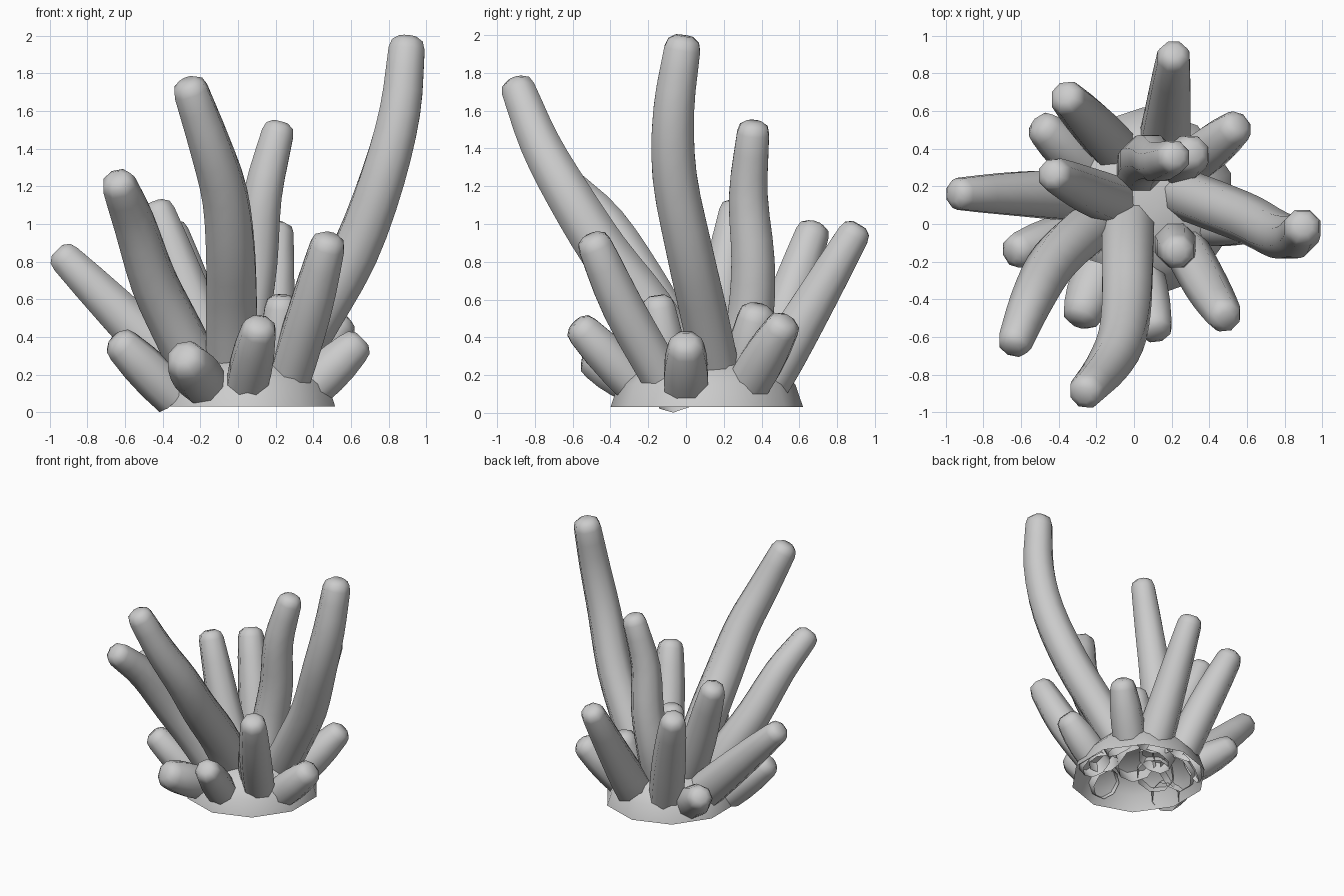
import bpy, bmesh, math
from mathutils import Vector

if "Cube" in bpy.data.objects:
    bpy.data.objects.remove(bpy.data.objects["Cube"])

SIDES = 8


def finish(bm, name):
    bmesh.ops.recalc_face_normals(bm, faces=bm.faces)
    me = bpy.data.meshes.new(name)
    bm.to_mesh(me)
    bm.free()
    for p in me.polygons:
        p.use_smooth = True
    ob = bpy.data.objects.new(name, me)
    bpy.context.collection.objects.link(ob)
    return ob


def skin(bm, rings):
    # bridge successive rings, cap only the last one
    for a, b in zip(rings, rings[1:]):
        n = len(a)
        for i in range(n):
            bm.faces.new((a[i], a[(i + 1) % n], b[(i + 1) % n], b[i]))
    bm.faces.new(rings[-1])


def smooth_path(pts, steps=3):
    # Catmull-Rom through the control points
    p = [Vector(q) for q in pts]
    p = [2 * p[0] - p[1]] + p + [2 * p[-1] - p[-2]]
    out = []
    for i in range(1, len(p) - 2):
        a, b, c, d = p[i - 1:i + 3]
        for k in range(steps):
            t = k / steps
            out.append(0.5 * (2 * b + (c - a) * t + (2 * a - 5 * b + 4 * c - d) * t * t
                              + (3 * b - a - 3 * c + d) * t ** 3))
    return out + [p[-2]]


def tube(name, r0, r1, *pts):
    path = smooth_path(pts)
    n = len(path)
    r1 *= 1.08
    stations = []
    for i, c in enumerate(path):
        d = (path[min(i + 1, n - 1)] - path[max(i - 1, 0)]).normalized()
        t = i / (n - 1)
        # slight swelling along the middle
        stations.append((c, d, r0 * 1.07 * (1 - t) + r1 * t + 0.045 * t * (1 - t)))
    # rounded tip
    tip, d = stations[-1][:2]
    stations += [(tip + d * r1 * 0.44, d, r1 * 0.86), (tip + d * r1 * 0.7, d, r1 * 0.47)]
    bm = bmesh.new()
    rings = []
    for c, d, r in stations:
        v = d.cross(Vector((1, 0, 0))).normalized()
        u = v.cross(d)
        rings.append([bm.verts.new(c + r * (u * math.cos(t) + v * math.sin(t)))
                      for t in (2 * math.pi * (k + 0.5) / SIDES for k in range(SIDES))])
    skin(bm, rings)
    return finish(bm, name)


# open-bottomed mound
bm = bmesh.new()
skin(bm, [[bm.verts.new((0.05 + 0.49 * r * math.cos(t), 0.11 + 0.51 * r * math.sin(t), z))
           for t in (2 * math.pi * k / 10 + math.pi / 2 for k in range(10))]
          for r, z in ((1, 0.03), (0.92, 0.15), (0.72, 0.25), (0.4, 0.31), (0.15, 0.325))])
finish(bm, "base_mound")

# long curved branches
tube("tall_branch_right", .125, .096, (.245, .165, .2), (.42, .10, .5), (.62, .02, .85),
     (.77, -.06, 1.25), (.86, -.065, 1.6), (.895, -.02, 1.925))
tube("tall_branch_front", .14, .09, (-.03, .0, .22), (-.035, -.2, .55), (-.04, -.43, .85),
     (-.07, -.62, 1.15), (-.15, -.77, 1.42), (-.25, -.885, 1.705))
tube("branch_centre", .125, .085, (.03, .28, .22), (.05, .34, .5), (.095, .355, .8),
     (.13, .33, 1.15), (.21, .355, 1.48))
tube("branch_front_left", .13, .087, (-.2, .0, .19), (-.33, -.1, .45), (-.45, -.23, .7),
     (-.55, -.42, 1.0), (-.63, -.62, 1.205))

# medium branches
tube("branch_left_upper", .12, .087, (-.09, .12, .22), (-.25, .18, .6), (-.42, .26, 1.055))
tube("branch_back_left", .12, .09, (-.11, .41, .18), (-.22, .53, .55), (-.35, .665, .94))
tube("branch_back", .135, .085, (.16, .41, .15), (.18, .58, .42), (.21, .885, .94))
tube("branch_front_right", .11, .09, (.265, -.11, .16), (.385, -.33, .55), (.475, -.48, .88))
tube("branch_left", .135, .085, (-.27, .15, .17), (-.56, .16, .46), (-.915, .16, .815))

# short stubs around the mound
stubs = [
    ("right_back", .115, .09, (.32, .335, .16), (.53, .505, .445)),
    ("left", .107, .09, (-.34, -.05, .085), (-.61, -.14, .35)),
    ("right", .115, .095, (.4, 0, .14), (.61, 0, .34)),
    ("inner_front", .105, .088, (.215, -.09, .18), (.23, -.145, .555)),
    ("front_left", .12, .105, (-.19, -.26, .16), (-.27, -.46, .27)),
    ("front", .107, .09, (.045, -.26, .14), (.11, -.54, .43)),
    ("inner_back", .115, .098, (.22, .31, .19), (.3, .37, .5)),
    ("back_left", .115, .09, (-.27, .32, .14), (-.47, .5, .3)),
]
for name, r0, r1, a, b in stubs:
    tube("stub_" + name, r0, r1, a, b)
